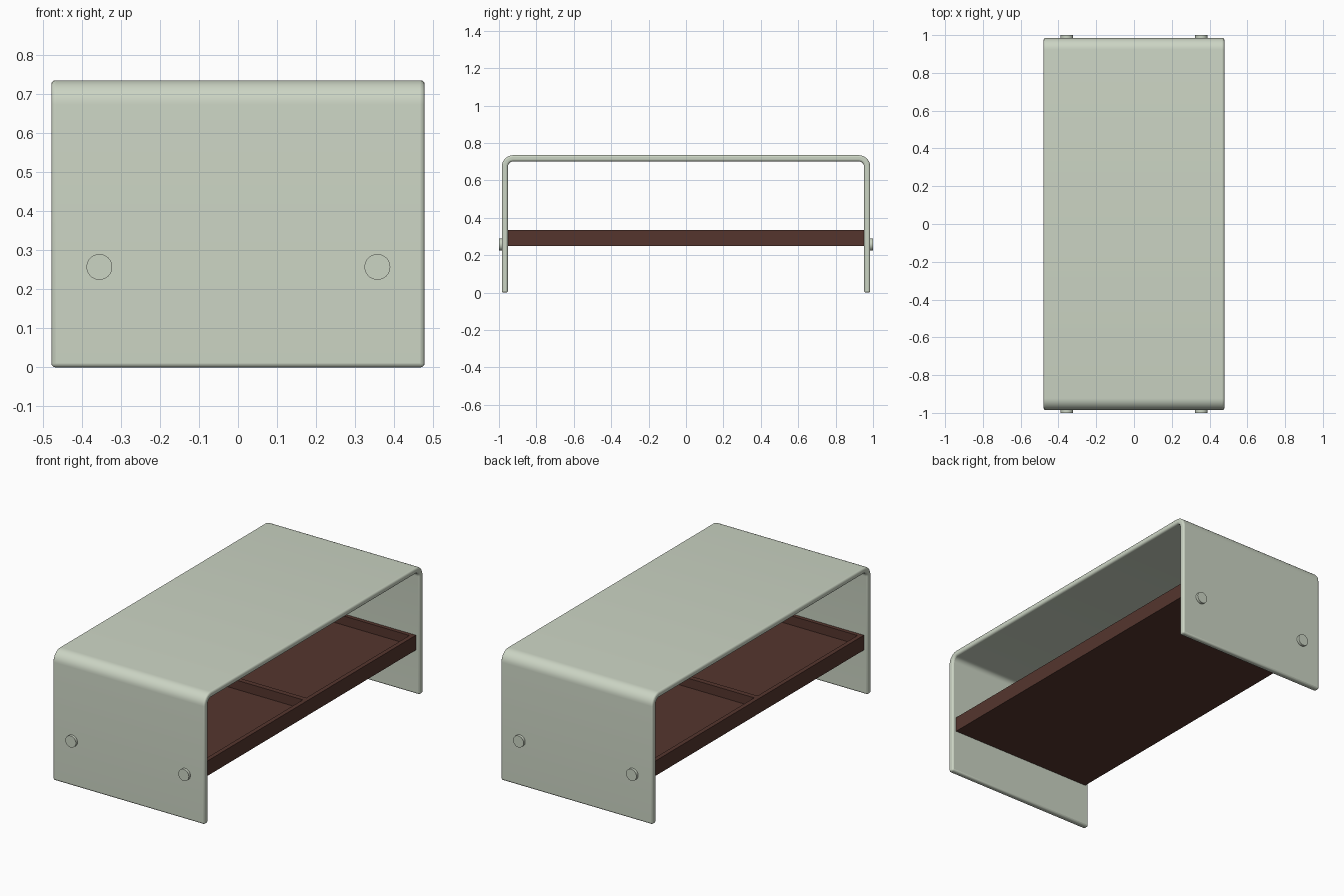
import bpy, bmesh, math

if "Cube" in bpy.data.objects:
    bpy.data.objects.remove(bpy.data.objects["Cube"])


def material(name, rgb):
    m = bpy.data.materials.new(name)
    m.diffuse_color = (*rgb, 1)
    m.use_nodes = True
    m.node_tree.nodes["Principled BSDF"].inputs["Base Color"].default_value = m.diffuse_color
    return m


SAGE = material("pale sage", (0.60, 0.66, 0.55))
BROWN = material("dark brown", (0.09, 0.036, 0.027))


def finish(name, bm, mat, bevel=0, segments=3):
    bmesh.ops.recalc_face_normals(bm, faces=bm.faces)
    me = bpy.data.meshes.new(name)
    bm.to_mesh(me)
    bm.free()
    me.materials.append(mat)
    ob = bpy.data.objects.new(name, me)
    bpy.context.collection.objects.link(ob)
    if bevel:
        mod = ob.modifiers.new("soft edges", "BEVEL")
        mod.width = bevel
        mod.segments = segments
        mod.limit_method = 'ANGLE'
        mod.angle_limit = math.radians(40)
    bpy.ops.object.select_all(action='DESELECT')
    ob.select_set(True)
    bpy.context.view_layer.objects.active = ob
    bpy.ops.object.shade_smooth_by_angle(angle=math.radians(40))
    return ob


# Bent shell: one sheet folded into an upside-down U, swept across x
HX, HY, TOP, T, R, N = 0.478, 0.985, 0.735, 0.033, 0.062, 8


def u_profile(inset):
    hy, top, r = HY - inset, TOP - inset, R - inset
    half = [(hy, 0)]
    for i in range(N + 1):
        a = math.pi / 2 * i / N
        half.append((hy - r + r * math.cos(a), top - r + r * math.sin(a)))
    return half + [(-y, z) for y, z in reversed(half)]


bm = bmesh.new()
rings = []
for (yo, zo), (yi, zi) in zip(u_profile(0), u_profile(T)):
    rings.append([bm.verts.new(c) for c in
                  ((-HX, yo, zo), (HX, yo, zo), (HX, yi, zi), (-HX, yi, zi))])
for a, b in zip(rings, rings[1:]):
    for k in range(4):
        bm.faces.new((a[k], a[(k + 1) % 4], b[(k + 1) % 4], b[k]))
bm.faces.new(rings[0])
bm.faces.new(rings[-1])
finish("bent_shell", bm, SAGE, 0.01)

# Tray: box whose top is a grid with two sunken compartments
TX, TY, RIM = 0.455, HY - T + 0.003, 0.025
Z0, ZF, Z1 = 0.25, 0.283, 0.335
xs = [-TX, -TX + RIM, TX - RIM, TX]
ys = [-TY, -TY + RIM, -0.03, 0.0, TY - RIM, TY]
bm = bmesh.new()
bmesh.ops.create_cube(bm, size=1)
for v in bm.verts:
    v.co = (v.co.x * 2 * TX, v.co.y * 2 * TY, Z1 if v.co.z > 0 else Z0)
for axis, cuts in (((1, 0, 0), xs[1:-1]), ((0, 1, 0), ys[1:-1])):
    for c in cuts:
        bmesh.ops.bisect_plane(bm, geom=bm.verts[:] + bm.edges[:] + bm.faces[:],
                               plane_co=[c * n for n in axis], plane_no=axis)
bm.normal_update()
wells = []
for f in bm.faces:
    c = f.calc_center_median()
    if c.z > Z1 - 0.001 and abs(c.x) < 0.1 and 0.1 < abs(c.y) < 0.9:
        wells.append(f)
for f in wells:
    new = bmesh.ops.extrude_discrete_faces(bm, faces=[f])["faces"][0]
    for v in new.verts:
        v.co.z = ZF
finish("tray_shelf", bm, BROWN)

# Round bolt caps on both end panels
for side, label in ((-1, "front"), (1, "back")):
    for x, hand in ((-0.355, "left"), (0.357, "right")):
        bm = bmesh.new()
        bmesh.ops.create_cone(bm, cap_ends=True, segments=32,
                              radius1=0.033, radius2=0.033, depth=0.03)
        for v in bm.verts:
            px, py, pz = v.co
            v.co = (x + px, side * 0.985 + pz, 0.257 + py)
        finish(f"{label}_{hand}_bolt_cap", bm, SAGE)
